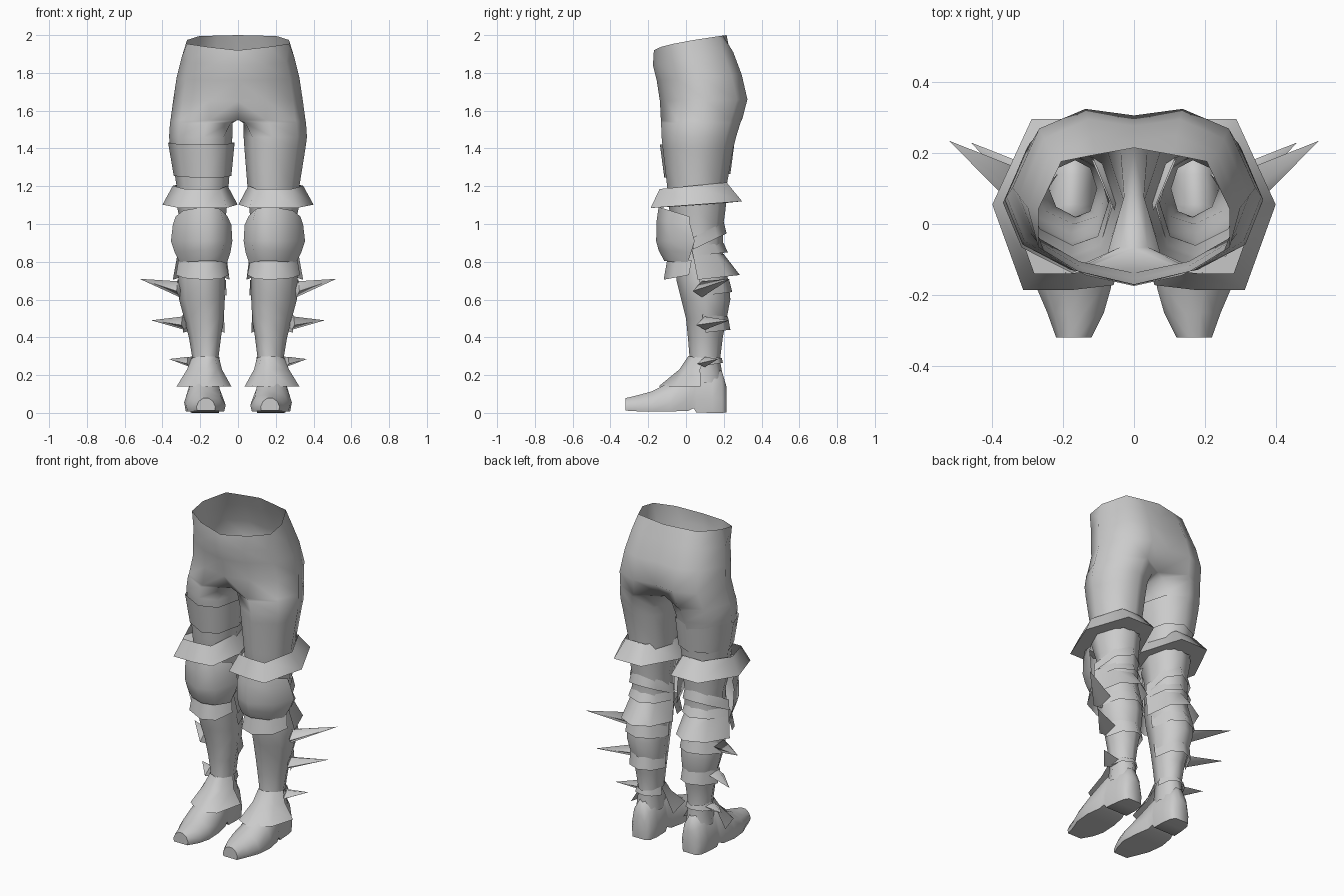
import bpy, bmesh

grey = bpy.data.materials.new("plain grey")
grey.diffuse_color = (0.6, 0.6, 0.6, 1)

# Cross-section fractions, running front-inner, front, outer, back, inner
LEG = ([.14, .45, .85, 1, .82, .45, .14, 0], [.10, 0, .18, .5, .86, 1, .86, .5])
WAIST = ([0, .6, 1, 1, .76, .4, 0, 0], [0, .1, .27, .55, .9, .95, 1, .5])
HIP = ([0, .45, .85, 1, .78, .4, 0, 0], [0, .07, .24, .52, .88, 1, .96, .5])
CROTCH = ([0, .42, .85, 1, .8, .42, 0, 0], [.15, 0, .2, .5, .86, 1, .80, .5])
GROIN = ([.03, .42, .85, 1, .8, .43, .03, 0], [.16, 0, .2, .5, .86, 1, .80, .5])
CUFF = ([.14, .45, .78, 1, .72, .45, .25, 0], [.03, 0, 0, .5, 1, 1, 1, .5])
FRONT = [7, 0, 1, 2, 3]
BACK = [3, 4, 5, 6, 7]


def ring(z, x0, x1, y0, y1, tilt=0, shape=LEG, bow=1):
    return [(x0 + (x1 - x0) * u, y0 + (y1 - y0) * v, z + tilt * v ** bow)
            for u, v in zip(*shape)]


def finish(name, bm, mirror=True, angle=50):
    bmesh.ops.recalc_face_normals(bm, faces=bm.faces)
    me = bpy.data.meshes.new(name)
    bm.to_mesh(me)
    bm.free()
    ob = bpy.data.objects.new(name, me)
    bpy.context.collection.objects.link(ob)
    me.materials.append(grey)
    if mirror:
        mod = ob.modifiers.new("both sides", 'MIRROR')
        mod.use_clip = True
        mod.merge_threshold = 0.0005
    bpy.ops.object.select_all(action='DESELECT')
    ob.select_set(True)
    bpy.context.view_layer.objects.active = ob
    bpy.ops.object.shade_smooth_by_angle(angle=angle * 0.0174533)
    return ob


def loft(name, rings, arc=None, caps=False, mirror=True, flip=False, angle=75):
    bm = bmesh.new()
    rows = []
    for r in rings:
        pts = [r[i] for i in arc] if arc else r
        rows.append([bm.verts.new((-x if flip else x, y, z)) for x, y, z in pts])
    n = len(rows[0])
    for a, b in zip(rows, rows[1:]):
        for i in range(n - 1 if arc else n):
            j = (i + 1) % n
            quad = [a[i], a[j], b[j], b[i]]
            # Leave the centre plane of the hips open
            if any(abs(v.co.x) > 1e-4 for v in quad):
                bm.faces.new(quad)
    if caps:
        bm.faces.new(rows[0])
        bm.faces.new(rows[-1])
    return finish(name, bm, mirror, angle)


# Trousers: open waist, seat, then a leg down to the ankle
hips = [ring(1.92, 0, .27, -.17, .215, .08, WAIST, .65)]
hips += [ring(z, 0, w, f, b, t, s) for z, w, f, b, t, s in [
    (1.84, .30, -.175, .25, .07, HIP), (1.76, .325, -.155, .295, .03, HIP),
    (1.65, .343, -.138, .325, .01, HIP), (1.55, .357, -.133, .298, .005, CROTCH)]]
legs = [ring(1.535, .028, .36, -.132, .288, 0, GROIN)]
legs += [ring(*p) for p in [
    (1.46, .03, .365, -.129, .265), (1.40, .034, .357, -.123, .25),
    (1.20, .05, .325, -.10, .215), (1.08, .06, .32, -.09, .21),
    (.98, .07, .30, -.06, .195), (.80, .07, .305, -.06, .195),
    (.70, .068, .317, -.05, .225), (.60, .07, .312, -.025, .235),
    (.50, .075, .285, 0, .215), (.40, .09, .26, .01, .195),
    (.28, .105, .24, .02, .18), (.16, .10, .25, 0, .20)]]
loft("trousers", hips + legs, angle=100)

# Wrap around one thigh only
loft("thigh_wrap", [ring(1.42, .018, .37, -.138, .258, .02),
                    ring(1.245, .035, .34, -.115, .235, .02)],
     mirror=False, flip=True)

# Flared cuff above each knee
loft("knee_cuff", [ring(1.185, .055, .345, -.14, .215, .035, CUFF),
                   ring(1.085, .002, .40, -.187, .297, .035, CUFF),
                   ring(1.09, .065, .315, -.09, .20, .02, CUFF)], angle=65)

# Rounded knee guard and the plate under it
loft("knee_guard", [ring(z, a, b, f, k, t) for z, a, b, f, k, t in [
    (1.09, .055, .33, -.145, .18, -.10), (1.02, .035, .345, -.155, .20, -.05),
    (.91, .03, .355, -.158, .25, 0), (.86, .04, .335, -.145, .20, -.02),
    (.805, .06, .305, -.115, .13, -.03)]], arc=FRONT)
loft("lower_knee_plate", [ring(.81, .066, .315, -.10, .16),
                          ring(.705, .05, .328, -.118, .15, .05)], arc=FRONT)

# Straps behind the knee and calf plates: z, inner, outer, front, back, tilt
for name, top, bottom in [
    ("upper_knee_strap", (.84, .062, .315, -.14, .20, .17),
     (.78, .055, .325, -.14, .215, .17)),
    ("middle_knee_strap", (.86, .06, .315, -.14, .198, .04),
     (.81, .055, .325, -.14, .222, .04)),
    ("calf_plate", (.90, .065, .315, -.14, .20, -.06),
     (.68, .045, .345, -.16, .285, .05)),
    ("upper_calf_wrap", (.71, .065, .32, -.09, .23, -.01),
     (.60, .06, .325, -.07, .245, .04)),
    ("lower_calf_wrap", (.53, .075, .295, -.05, .222, -.02),
     (.41, .07, .29, -.03, .235, .03)),
    ("ankle_wrap", (.31, .10, .25, .01, .19, -.02),
     (.235, .092, .262, .01, .195, .03))]:
    loft(name, [ring(*top), ring(*bottom)], arc=BACK)

# Flared plate over the instep
loft("instep_plate", [ring(.30, .10, .245, .012, .18, -.02),
                      ring(.23, .085, .27, -.035, .185),
                      ring(.14, .035, .325, -.145, .30)], arc=FRONT)

# Shoe: cross-sections from toe to heel (y, inner, outer, sole, top)
sections = []
for y, a, b, s, t in [
    (-.32, .12, .22, .012, .078), (-.25, .085, .245, .008, .095),
    (-.18, .065, .275, .008, .114), (-.08, .07, .285, .008, .165),
    (.01, .088, .27, .010, .235), (.04, .095, .26, .025, .25),
    (.055, .095, .258, .002, .25), (.14, .095, .25, 0, .25),
    (.19, .105, .24, 0, .22), (.214, .125, .22, .002, .14)]:
    w, h = b - a, t - s
    sections.append([(a + w * u, y, s + h * v) for u, v in [
        (.04, 0), (.96, 0), (1, .3), (.88, .74), (.64, 1), (.36, 1),
        (.12, .74), (0, .3)]])
loft("shoe", sections, caps=True, angle=62)

# Outward spikes on a diamond base: centre, half depth, half height, tip
for i, (c, d, h, tip) in enumerate([
    ((.29, .085, .655), .05, .042, (.522, .235, .71)),
    ((.265, .10, .475), .045, .035, (.46, .23, .49)),
    ((.235, .10, .27), .04, .027, (.365, .17, .285))]):
    bm = bmesh.new()
    x, y, z = c
    base = [bm.verts.new(p) for p in [
        (x + .035, y - d, z - .01), (x + .02, y, z - h),
        (x - .02, y + d, z + .01), (x + .03, y, z + h)]]
    apex = bm.verts.new(tip)
    bm.faces.new(base)
    for k in range(4):
        bm.faces.new((base[k], base[(k + 1) % 4], apex))
    finish(f"leg_spike_{i + 1}", bm, angle=85)
